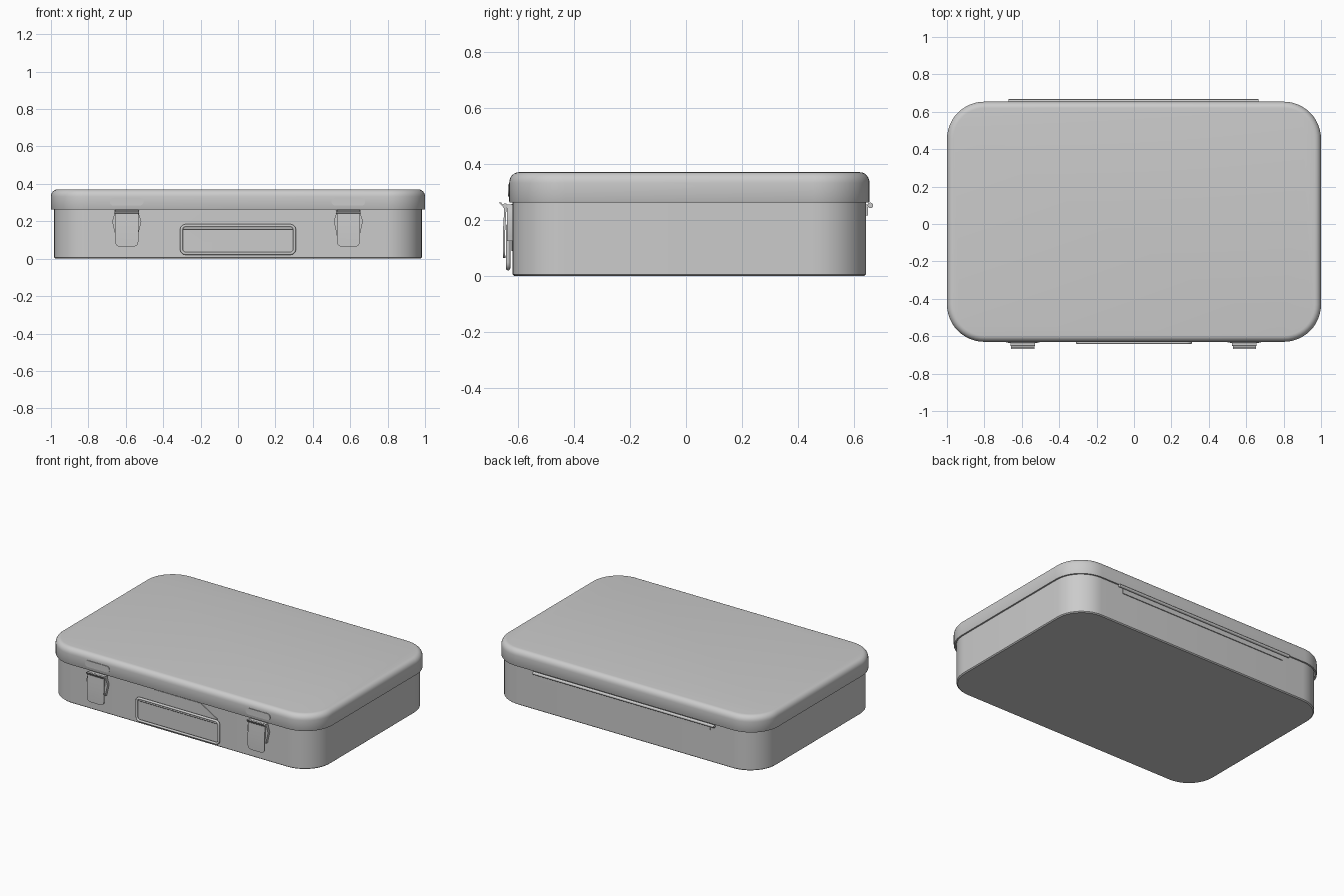
import bpy, bmesh, math
from mathutils import Vector

if "Cube" in bpy.data.objects:
    bpy.data.objects.remove(bpy.data.objects["Cube"])

CY = 0.012  # case centre along y


def finish(name, bm, angle=35):
    bmesh.ops.recalc_face_normals(bm, faces=bm.faces)
    me = bpy.data.meshes.new(name)
    bm.to_mesh(me)
    bm.free()
    ob = bpy.data.objects.new(name, me)
    bpy.context.collection.objects.link(ob)
    bpy.ops.object.select_all(action='DESELECT')
    ob.select_set(True)
    bpy.context.view_layer.objects.active = ob
    bpy.ops.object.shade_smooth_by_angle(angle=math.radians(angle))
    return ob


def round_rect(hx, hy, r, n=12):
    pts = []
    for q, (sx, sy) in enumerate([(1, 1), (-1, 1), (-1, -1), (1, -1)]):
        for i in range(n + 1):
            a = math.pi / 2 * (q + i / n)
            pts.append((sx * (hx - r) + r * math.cos(a), sy * (hy - r) + r * math.sin(a)))
    return pts


def loft(name, hx, hy, r, profile):
    """Stack rounded rectangles given as (inset, z), capped at both ends."""
    bm = bmesh.new()
    rings = [[bm.verts.new((x, y + CY, z)) for x, y in round_rect(hx - d, hy - d, r - d)]
             for d, z in profile]
    n = len(rings[0])
    for a, b in zip(rings, rings[1:]):
        for i in range(n):
            j = (i + 1) % n
            bm.faces.new((a[i], a[j], b[j], b[i]))
    bm.faces.new(rings[0])
    bm.faces.new(rings[-1])
    return finish(name, bm)


def prism(name, pts, offset, to3d):
    """Extrude a 2D outline by an offset vector."""
    bm = bmesh.new()
    f = bm.faces.new([bm.verts.new(to3d(p)) for p in pts])
    ext = bmesh.ops.extrude_face_region(bm, geom=[f])['geom']
    bmesh.ops.translate(bm, verts=[v for v in ext if isinstance(v, bmesh.types.BMVert)],
                        vec=Vector(offset))
    return bm


def plate(name, pts, y0, y1):
    return finish(name, prism(name, pts, (0, y1 - y0, 0), lambda p: (p[0], y0, p[1])))


def rod(name, x0, x1, y, z, r):
    pts = [(y + r * math.cos(t * math.pi / 6), z + r * math.sin(t * math.pi / 6)) for t in range(12)]
    return finish(name, prism(name, pts, (x1 - x0, 0, 0), lambda p: (x0, p[0], p[1])))


# Open tray body
loft("case_body", 0.983, 0.63, 0.19,
     [(0.007, 0), (0, 0.006), (0, 0.272), (0.011, 0.272), (0.011, 0.012)])

# Lid shell with a rolled top edge
edge = [(0.034 * (1 - math.cos(a)), 0.332 + 0.038 * math.sin(a))
        for a in [math.pi / 2 * i / 6 for i in range(7)]]
loft("case_lid", 1.0, 0.642, 0.2,
     [(0.04, 0.359), (0.017, 0.335), (0.012, 0.262), (0.002, 0.262), (0, 0.266)] + edge)

# Latches
for side, cx in (("left", -0.595), ("right", 0.59)):
    # bracket with flared wings
    half = [(0.064, 0.255), (0.067, 0.235), (0.078, 0.2), (0.064, 0.14), (0.062, 0.125)]
    wings = half + [(-x, z) for x, z in reversed(half)]
    plate(side + "_latch_bracket", [(cx + x, z) for x, z in wings], -0.612, -0.637)

    # bent lever with an outward lip
    outer = [(-0.667, 0.262), (-0.656, 0.25), (-0.648, 0.242), (-0.649, 0.215),
             (-0.653, 0.15), (-0.652, 0.065)]
    prof = outer + [(y + 0.008, z) for y, z in reversed(outer)]
    bm = prism("lever", prof, (0.124, 0, 0), lambda p: (cx - 0.062, p[0], p[1]))
    corners = [e for e in bm.edges if all(v.co.z < 0.07 for v in e.verts)
               and abs(e.verts[0].co.x - e.verts[1].co.x) < 1e-5]
    bmesh.ops.bevel(bm, geom=corners, offset=0.025, segments=5, profile=0.5, affect='EDGES')
    finish(side + "_latch_lever", bm)
    rod(side + "_latch_pin", cx - 0.066, cx + 0.066, -0.644, 0.25, 0.009)

    # catch on the lid
    catch = [(cx + x, z + 0.305) for x, z in round_rect(0.09, 0.021, 0.02, 5)]
    plate(side + "_lid_catch", catch, -0.622, -0.634)

# Handle backing plate
plate("handle_plate", [(-0.18, 0.257), (0.16, 0.257), (0.28, 0.185), (0.28, 0.16),
                       (0.18, 0.09), (-0.18, 0.09), (-0.28, 0.16), (-0.28, 0.185)], -0.612, -0.622)

# Handle loop hanging from its pivot bar
cu = bpy.data.curves.new("handle_loop", 'CURVE')
cu.dimensions = '3D'
cu.bevel_depth = 0.008
cu.bevel_resolution = 3
path = round_rect(0.302, 0.0745, 0.022, 5)
sp = cu.splines.new('POLY')
sp.points.add(len(path) - 1)
for p, (x, z) in zip(sp.points, path):
    p.co = (x, -0.634, z + 0.1025, 1)
sp.use_cyclic_u = True
loop = bpy.data.objects.new("handle_loop", cu)
bpy.context.collection.objects.link(loop)
bpy.ops.object.select_all(action='DESELECT')
loop.select_set(True)
bpy.context.view_layer.objects.active = loop
bpy.ops.object.convert(target='MESH')
bpy.ops.object.shade_smooth_by_angle(angle=math.radians(40))
rod("handle_pivot", -0.295, 0.295, -0.629, 0.163, 0.007)

# Rear hinge
rod("hinge_barrel", -0.67, 0.665, 0.657, 0.252, 0.01)
plate("hinge_leaf", [(-0.63, 0.215), (0.63, 0.215), (0.63, 0.255), (-0.63, 0.255)], 0.636, 0.648)
